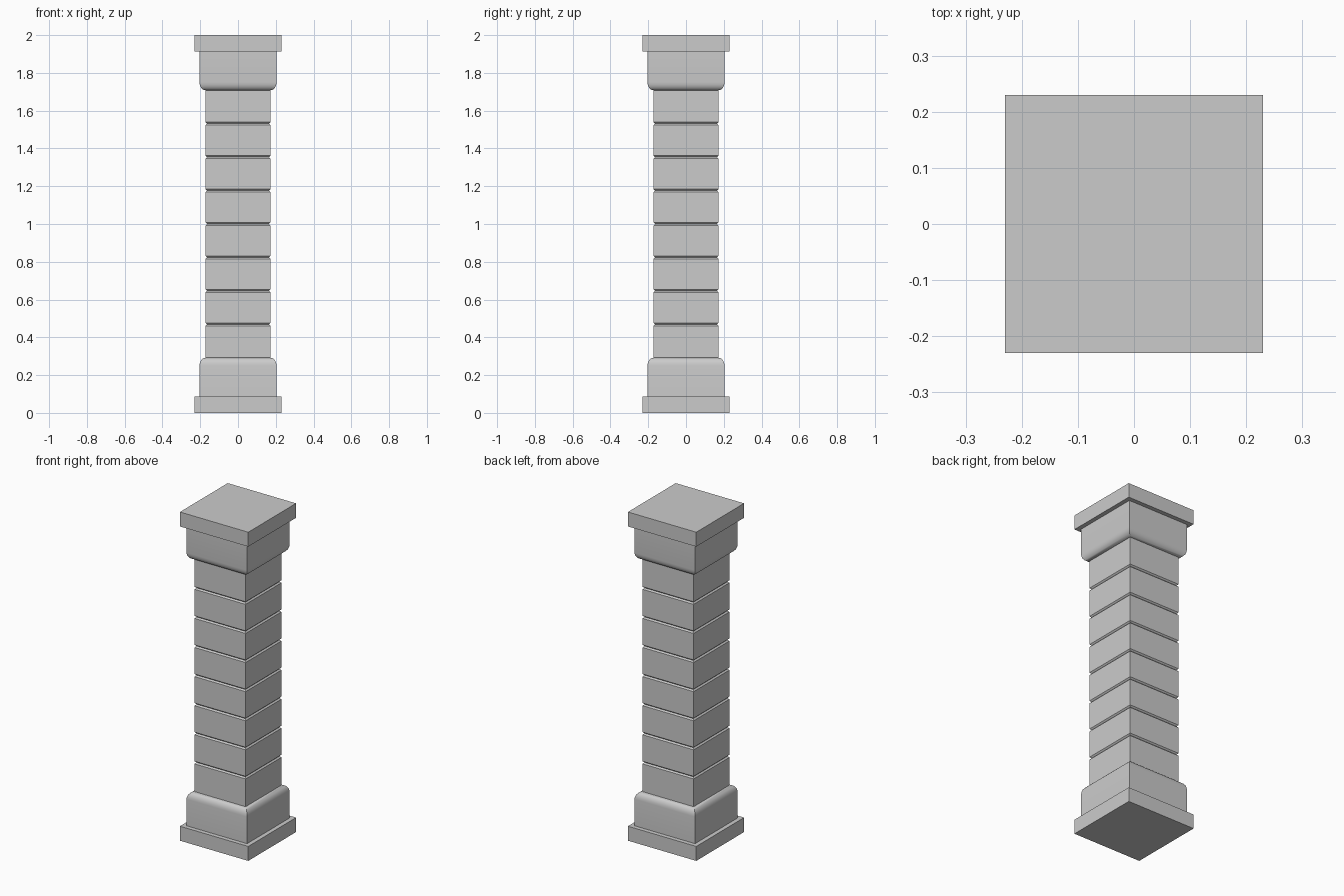
import bpy
from math import sin, cos, pi, radians

if "Cube" in bpy.data.objects:
    bpy.data.objects.remove(bpy.data.objects["Cube"])

H = 2.0
PLINTH, BLOCK, SHAFT = 0.23, 0.204, 0.172   # half widths
Z_PLINTH, Z_ROUND, Z_SHAFT = 0.088, 0.25, 0.292
DRUMS, GROOVE = 8, 0.008


def square_loft(name, profile, cap_bottom=False, cap_top=False):
    """Sweep a (half width, z) profile, listed bottom to top, around a square."""
    verts, faces = [], []
    for r, z in profile:
        verts += [(-r, -r, z), (r, -r, z), (r, r, z), (-r, r, z)]
    for i in range(len(profile) - 1):
        a, b = 4 * i, 4 * i + 4
        for k in range(4):
            n = (k + 1) % 4
            faces.append((a + k, a + n, b + n, b + k))
    if cap_bottom:
        faces.append((3, 2, 1, 0))
    if cap_top:
        t = len(verts) - 4
        faces.append((t, t + 1, t + 2, t + 3))
    mesh = bpy.data.meshes.new(name)
    mesh.from_pydata(verts, [], faces)
    obj = bpy.data.objects.new(name, mesh)
    bpy.context.collection.objects.link(obj)
    bpy.ops.object.select_all(action='DESELECT')
    obj.select_set(True)
    bpy.context.view_layer.objects.active = obj
    bpy.ops.object.shade_smooth_by_angle(angle=radians(32))
    return obj


# Base: plinth, block and rounded shoulder
base = [(PLINTH, 0), (PLINTH, Z_PLINTH), (BLOCK, Z_PLINTH)]
STEPS = 5
for i in range(STEPS + 1):
    t = i / STEPS * pi / 2
    base.append((SHAFT + (BLOCK - SHAFT) * cos(t),
                 Z_ROUND + (Z_SHAFT - Z_ROUND) * sin(t)))
square_loft("base", base, cap_bottom=True)

# Capital: the base turned upside down
square_loft("capital", [(r, H - z) for r, z in reversed(base)], cap_top=True)

# Shaft: stacked stone courses parted by V grooves
shaft = [(SHAFT, Z_SHAFT)]
step = (H - 2 * Z_SHAFT) / DRUMS
for i in range(1, DRUMS):
    z = Z_SHAFT + i * step
    shaft += [(SHAFT, z - GROOVE), (SHAFT - GROOVE, z), (SHAFT, z + GROOVE)]
shaft.append((SHAFT, H - Z_SHAFT))
square_loft("shaft", shaft)
